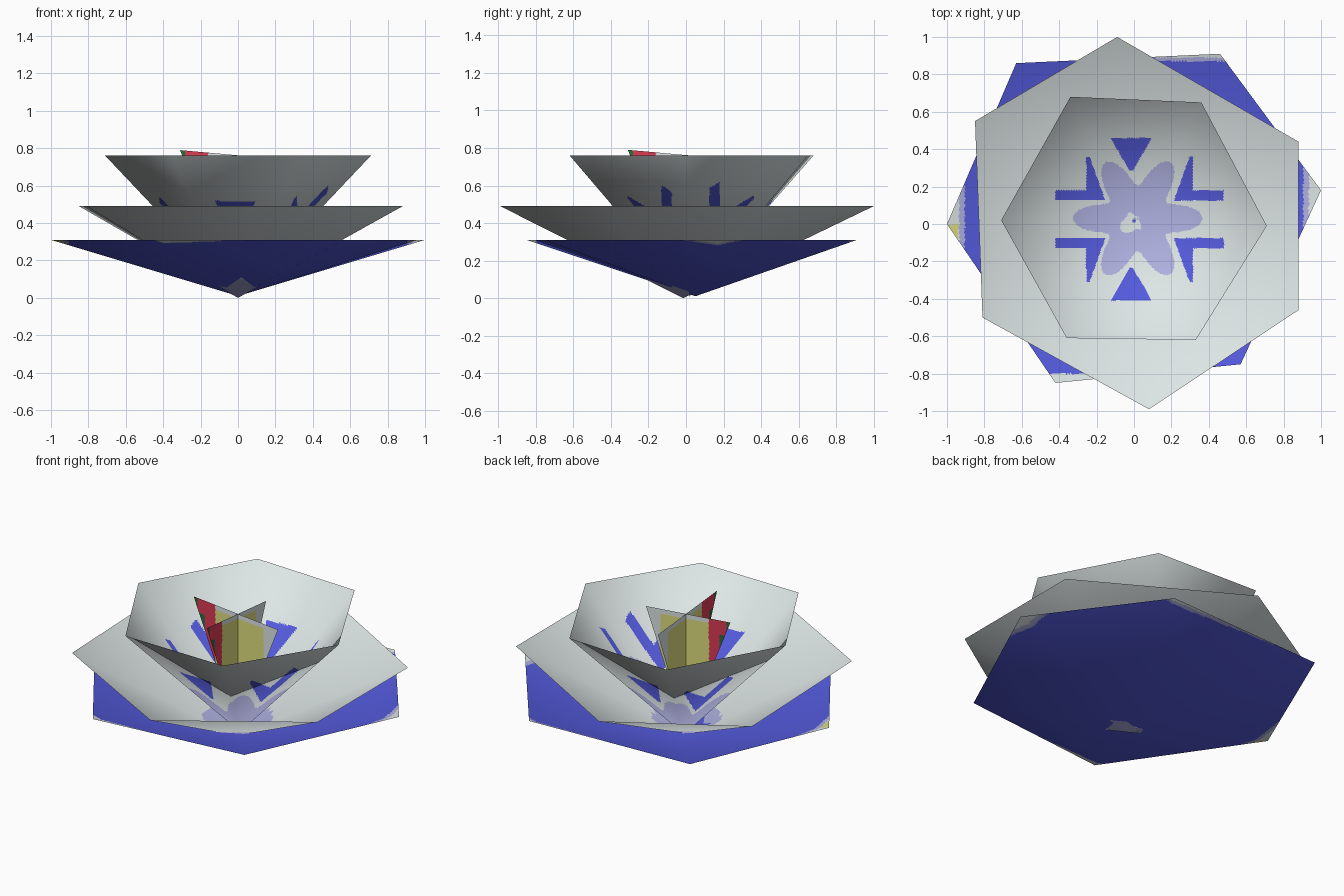
import bpy, math
from mathutils import Vector

if "Cube" in bpy.data.objects:
    bpy.data.objects.remove(bpy.data.objects["Cube"])

COLOURS = {
    "petal_white": (0.73, 0.79, 0.79),
    "petal_blue": (0.09, 0.105, 0.73),
    "lavender": (0.43, 0.44, 0.75),
    "pollen_yellow": (0.74, 0.74, 0.21),
    "stamen_red": (0.72, 0.045, 0.09),
    "tip_green": (0.026, 0.156, 0.045),
}
NAMES = list(COLOURS)
WHITE, BLUE, LAVENDER, YELLOW, RED, GREEN = range(6)
MATS = []
for name, rgb in COLOURS.items():
    mat = bpy.data.materials.new(name)
    mat.diffuse_color = (*rgb, 1)
    mat.use_nodes = True
    mat.node_tree.nodes["Principled BSDF"].inputs["Base Color"].default_value = mat.diffuse_color
    MATS.append(mat)


def build(name, triangles, n, rule):
    """Make an object from big triangles, each split n times and coloured by rule.
    A triangle is three corners and three corner normals (or None for flat)."""
    verts, faces, normals = [], [], []
    for corners, corner_normals in triangles:
        start = len(verts)
        a, b, c = corners
        for i in range(n + 1):
            for j in range(i + 1):
                w = (1 - i / n, (i - j) / n, j / n)
                verts.append(a * w[0] + b * w[1] + c * w[2])
                if corner_normals:
                    na, nb, nc = corner_normals
                    normals.append((na * w[0] + nb * w[1] + nc * w[2]).normalized())
        for i in range(n):
            for j in range(i + 1):
                p = start + i * (i + 1) // 2 + j
                q = p + i + 1
                faces.append((p, q, q + 1))
                if j < i:
                    faces.append((p, q + 1, p + 1))
    mesh = bpy.data.meshes.new(name)
    mesh.from_pydata(verts, [], faces)
    for mat in MATS:
        mesh.materials.append(mat)
    for poly in mesh.polygons:
        poly.material_index = rule(poly.center)
        poly.use_smooth = bool(normals)
    mesh.update()
    if normals:
        mesh.normals_split_custom_set_from_vertices(normals)
    obj = bpy.data.objects.new(name, mesh)
    bpy.context.collection.objects.link(obj)


def petal_cup(name, apex, z, rim, n, rule):
    """Six-sided open cone, smooth shaded across its ridges."""
    apex = Vector(apex)
    pts = [Vector((x, y, z)) for x, y in rim]
    flat = [(pts[i] - apex).cross(pts[(i + 1) % 6] - apex).normalized() for i in range(6)]
    soft = [(flat[i] + flat[i - 1]).normalized() for i in range(6)]
    up = sum(flat, Vector()).normalized()
    tris = [((apex, pts[i], pts[(i + 1) % 6]), (up, soft[i], soft[(i + 1) % 6]))
            for i in range(6)]
    build(name, tris, n, rule)


# Outer cup: blue, with pale bands along the far edges
def outer_rule(p):
    if p.x < -0.94 and -0.07 < p.y < -0.005:
        return YELLOW
    if abs(p.x) > 0.935 or p.y > 0.89 or p.y < -0.80:
        return WHITE
    if abs(p.x) > 0.905 or p.y > 0.87:
        return LAVENDER
    return BLUE


# Middle cup: white with a lavender heart
def middle_rule(p):
    return LAVENDER if math.hypot(p.x, p.y) < 0.2 else WHITE


# Inner cup: lavender six-lobed heart ringed by blue marks
def inner_rule(p):
    x, y = p.x - 0.02, p.y - 0.03
    r, ang = math.hypot(x, y), math.atan2(y, x)
    if math.hypot(p.x + 0.02, p.y) < 0.05 + 0.01 * math.cos(5 * ang):
        return WHITE
    if r < 0.26 + 0.085 * math.cos(6 * ang):
        return LAVENDER
    ax, ay = abs(p.x - 0.03), abs(p.y - 0.025)
    arm = 0.20 < ax < 0.45 and 0.10 < ay < 0.155
    spike = 0.10 < ay < 0.335 and 0.19 + (ay - 0.12) * 0.36 < ax < 0.285
    wedge = 0.26 < ay < 0.435 and abs(p.x + 0.015) < 0.01 + (ay - 0.26) * 0.57
    return BLUE if arm or spike or wedge else WHITE


petal_cup("outer_petals", (0, 0.05, 0.01), 0.31,
          [(1.0, 0.18), (0.46, 0.91), (-0.63, 0.86), (-1.0, 0.0), (-0.42, -0.85), (0.57, -0.75)],
          70, outer_rule)
petal_cup("middle_petals", (0, -0.015, 0.0), 0.49,
          [(0.88, 0.44), (-0.09, 1.0), (-0.85, 0.55), (-0.81, -0.5), (0.08, -0.99), (0.88, -0.46)],
          30, middle_rule)
petal_cup("inner_petals", (0, 0.02, 0.01), 0.76,
          [(0.71, -0.01), (0.36, 0.65), (-0.34, 0.68), (-0.71, 0.02), (-0.36, -0.61), (0.33, -0.62)],
          80, inner_rule)


# Stamens: two crossed upright triangles with a sloping top edge
def stamen_rule(p):
    s = p.x + p.y
    top = 0.763 - 0.093 * s
    if s < -0.16:
        return GREEN if s < -0.235 and p.z < top - 0.09 or s < -0.285 else RED
    if s > 0.18 or p.z > top - 0.03:
        return WHITE
    return YELLOW


for name, axis in (("stamen_across", Vector((1, 0, 0))), ("stamen_along", Vector((0, 1, 0)))):
    up = Vector((0, 0, 1))
    corners = (up * 0.02, axis * -0.31 + up * 0.79, axis * 0.28 + up * 0.737)
    build(name, [(corners, None)], 50, stamen_rule)
